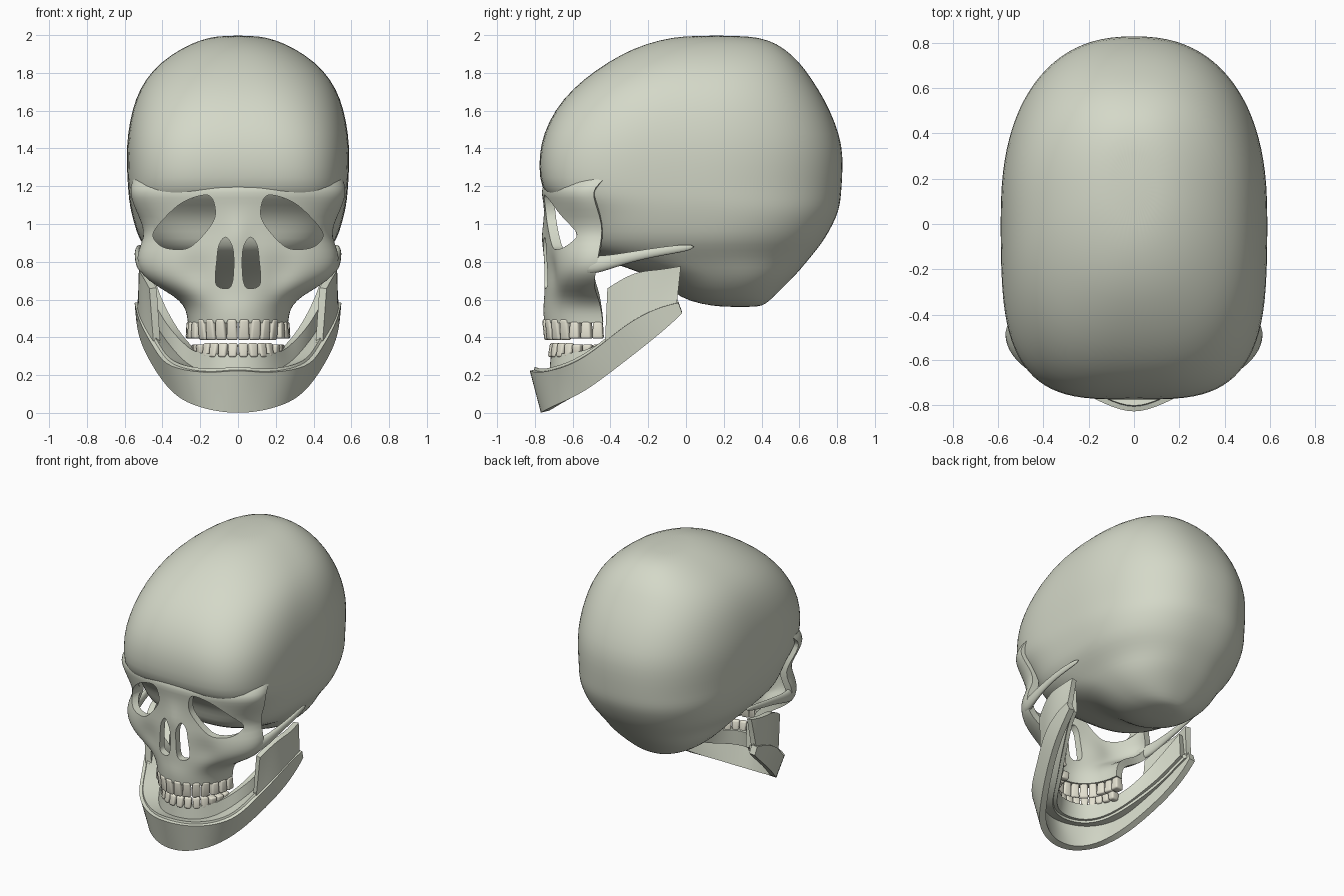
import bpy, bmesh, math
from mathutils import Vector, Matrix

if "Cube" in bpy.data.objects:
    bpy.data.objects.remove(bpy.data.objects["Cube"])

def material(name, color):
    m = bpy.data.materials.new(name)
    m.diffuse_color = color
    m.use_nodes = True
    m.node_tree.nodes["Principled BSDF"].inputs["Base Color"].default_value = m.diffuse_color
    return m

BONE = material("bone", (0.66, 0.69, 0.58, 1))
ENAMEL = material("enamel", (0.78, 0.76, 0.64, 1))

def make(name, verts, faces, mat=BONE):
    me = bpy.data.meshes.new(name)
    me.from_pydata([tuple(v) for v in verts], [], faces)
    ob = bpy.data.objects.new(name, me)
    bpy.context.collection.objects.link(ob)
    me.materials.append(mat)
    return ob

def grid_faces(rows, cols, wrap=False):
    n = cols if wrap else cols - 1
    return [(i*cols + j, i*cols + (j+1) % cols, (i+1)*cols + (j+1) % cols, (i+1)*cols + j)
            for i in range(rows-1) for j in range(n)]

def subsurf(ob, levels):
    m = ob.modifiers.new("smooth", 'SUBSURF')
    m.levels = m.render_levels = levels
    m.boundary_smooth = 'PRESERVE_CORNERS'

def solidify(ob, t, offset):
    m = ob.modifiers.new("thickness", 'SOLIDIFY')
    m.thickness, m.offset = t, offset

def finish(ob, angle=40):
    bpy.ops.object.select_all(action='DESELECT')
    bpy.context.view_layer.objects.active = ob
    ob.select_set(True)
    for m in list(ob.modifiers):
        bpy.ops.object.modifier_apply(modifier=m.name)
    bpy.ops.object.shade_smooth_by_angle(angle=math.radians(angle))

def spow(v, p):
    return math.copysign(abs(v)**p, v)

# cranium: horizontal rings (z, half width, front y, back y, front squareness)
rings = [(.56, .08, .20, .38, 2), (.575, .17, .08, .42, 2), (.61, .25, -.03, .46, 2), (.67, .33, -.10, .52, 2.2),
         (.74, .39, -.22, .59, 2.4), (.80, .43, -.42, .64, 2.8), (.86, .48, -.55, .69, 3.2),
         (.92, .525, -.575, .735, 3.4), (1.0, .55, -.595, .78, 3.6), (1.07, .568, -.64, .81, 3.6),
         (1.13, .578, -.715, .82, 3.6), (1.19, .583, -.768, .825, 3.6), (1.3, .59, -.78, .832, 3.5),
         (1.42, .59, -.772, .828, 3.3), (1.54, .575, -.73, .79, 3), (1.66, .545, -.655, .735, 2.7),
         (1.77, .49, -.54, .665, 2.5), (1.86, .405, -.41, .60, 2.3), (1.93, .30, -.28, .52, 2.2),
         (1.975, .20, -.14, .44, 2.1), (1.998, .10, .0, .32, 2)]
N = 48
verts = []
for z, w, yf, yb, nf in rings:
    c, r = (yf + yb)/2, (yb - yf)/2
    for j in range(N):
        a = 2*math.pi*j/N
        n = nf if math.sin(a) < 0 else 2.35
        verts.append((w*spow(math.cos(a), 2/n), c + r*spow(math.sin(a), 2/n), z))
faces = grid_faces(len(rings), N, True)
faces += [tuple(range(N))[::-1], tuple(range((len(rings)-1)*N, len(rings)*N))]
cranium = make("cranium", verts, faces)
subsurf(cranium, 1)
finish(cranium, 60)

# face shell: rows (z, half width, front y, depth to the rear edge)
rows = [(.475, .265, -.75, .31), (.52, .27, -.755, .31), (.57, .285, -.755, .30), (.62, .34, -.75, .28),
        (.67, .43, -.75, .26), (.73, .51, -.75, .27), (.79, .535, -.75, .28), (.86, .53, -.75, .29),
        (.93, .495, -.745, .30), (1.0, .505, -.745, .30), (1.08, .545, -.75, .28), (1.14, .565, -.76, .27),
        (1.19, .572, -.77, .28), (1.25, .55, -.72, .3)]
M = 33
verts = []
for z, w, yf, d in rows:
    for j in range(M):
        t = math.pi*(j/(M-1) - .5)
        x = w*math.sin(t)
        nose = .028*math.exp(-(x/.05)**2 - ((z-.94)/.07)**2)
        cheek = .03*math.exp(-((abs(x)-.22)/.09)**2 - ((z-.74)/.1)**2)
        verts.append((x, yf + d*(1 - max(math.cos(t), 0)) - nose + cheek, z))
face = make("face_bones", verts, grid_faces(len(rows), M))
subsurf(face, 1)
solidify(face, .05, -1)

def cutter(points, side):
    # smooth closed outline in x-z, extruded along y
    pts, n, k = [Vector(p) for p in points], len(points), 5
    loop = []
    for i in range(n):
        a, b, c, d = (pts[(i+o) % n] for o in (-1, 0, 1, 2))
        for s in range(k):
            t = s/k
            loop.append(.5*(2*b + (c-a)*t + (2*a-5*b+4*c-d)*t*t + (3*b-a-3*c+d)*t**3))
    m = len(loop)
    vs = [(side*p.x, y, p.y) for y in (-1, -.42) for p in loop]
    ob = make("opening_cutter", vs, grid_faces(2, m, True) + [tuple(range(m))[::-1], tuple(range(m, 2*m))])
    bm = bmesh.new()
    bm.from_mesh(ob.data)
    bmesh.ops.recalc_face_normals(bm, faces=bm.faces)
    bm.to_mesh(ob.data)
    bm.free()
    ob.hide_render = True
    return ob

# eye sockets and nose openings
orbit = [(.14, 1.14), (.12, 1.05), (.16, .97), (.25, .88), (.33, .865), (.41, .885), (.45, .945),
         (.39, 1.03), (.30, 1.11), (.20, 1.15)]
nostril = [(.022, .8), (.03, .88), (.065, .93), (.1, .89), (.113, .8), (.12, .7), (.1, .665), (.05, .66), (.028, .7)]
cutters = [cutter(o, s) for o in (orbit, nostril) for s in (-1, 1)]
for c in cutters:
    m = face.modifiers.new("opening", 'BOOLEAN')
    m.operation, m.solver, m.object = 'DIFFERENCE', 'EXACT', c
finish(face, 45)
for c in cutters:
    bpy.data.objects.remove(c)

# cheek arches
for s, label in ((-1, "left"), (1, "right")):
    path = [(.475, -.56, .78, .055), (.515, -.45, .785, .045), (.53, -.3, .825, .028),
            (.535, -.12, .858, .024), (.515, .05, .88, .018)]
    K, verts = 12, []
    for x, y, z, r in path:
        verts += [(s*(x + .6*r*math.cos(2*math.pi*k/K)), y, z + r*math.sin(2*math.pi*k/K)) for k in range(K)]
    fs = grid_faces(len(path), K, True) + [tuple(range(K))[::-1], tuple(range(4*K, 5*K))]
    arch = make("cheek_arch_" + label, verts, [f[::s] for f in fs])
    subsurf(arch, 2)
    finish(arch)

def band(name, lower, upper, thick, mirrored=True, side=1):
    if mirrored:
        flip = lambda ps: [(-x, y, z) for x, y, z in ps[:0:-1]] + ps
    else:
        flip = lambda ps: [(side*x, y, z) for x, y, z in ps]
    lo, up = flip(lower), flip(upper)
    mid = [tuple((Vector(a) + Vector(b))/2) for a, b in zip(lo, up)]
    ob = make(name, lo + mid + up, grid_faces(3, len(lo)))
    subsurf(ob, 2)
    solidify(ob, thick, 0)
    finish(ob)

# lower jaw: outer body, shelf, tooth ridge and upright branches
jaw_lo = [(0, -.75, .005), (.1, -.74, .01), (.23, -.68, .045), (.33, -.54, .11), (.42, -.38, .23),
          (.495, -.2, .37), (.515, -.08, .47), (.52, -.02, .53)]
jaw_up = [(0, -.82, .235), (.12, -.775, .215), (.25, -.71, .225), (.365, -.6, .26), (.42, -.47, .34),
          (.5, -.31, .48), (.52, -.15, .56), (.525, -.04, .585)]
ridge_lo = [(0, -.71, .2), (.12, -.68, .2), (.21, -.59, .21), (.28, -.46, .26), (.35, -.34, .34),
            (.41, -.22, .42), (.45, -.14, .5), (.47, -.06, .55)]
ridge_up = [(0, -.7, .31), (.11, -.67, .31), (.19, -.59, .31), (.25, -.46, .34), (.34, -.35, .44),
            (.41, -.25, .56), (.45, -.15, .66), (.47, -.07, .72)]
band("jaw_body", jaw_lo, jaw_up, .045)
band("jaw_shelf", jaw_up, ridge_lo, .03)
band("jaw_tooth_ridge", ridge_lo, ridge_up, .05)
for s, label in ((-1, "left"), (1, "right")):
    band("jaw_branch_" + label,
         [(.43, -.42, .38), (.49, -.3, .45), (.515, -.17, .53), (.515, -.05, .56)],
         [(.45, -.41, .66), (.50, -.27, .75), (.51, -.15, .755), (.49, -.03, .775)], .04, False, s)

# teeth set along half an ellipse
def teeth(name, count, a, b, yb, z0, z1, tip_low):
    arc = [Vector((a*math.sin(t), yb - b*math.cos(t), 0)) for t in
           (math.pi*(i/400 - .5) for i in range(401))]
    dist = [0]
    for p, q in zip(arc, arc[1:]):
        dist.append(dist[-1] + (q-p).length)
    w = dist[-1]/count
    bm = bmesh.new()
    for i in range(count):
        k = min(range(401), key=lambda n: abs(dist[n] - (i+.5)*w))
        d = arc[min(k+1, 400)] - arc[max(k-1, 0)]
        rot = Matrix.Rotation(math.atan2(d.y, d.x), 4, 'Z')
        molar = abs(i - (count-1)/2) > count*.27
        new = bmesh.ops.create_cube(bm, size=1)['verts']
        for v in new:
            tip = (v.co.z < 0) == tip_low
            sx = w*(.97 if tip else .8)
            sy = (.065 if molar else .03) if tip else .055
            h = (z1 - z0)*(.88 if molar else 1)
            z = (z0 if tip_low else z1) + (0 if tip else (h if tip_low else -h))
            if molar and tip:
                z += .008 if tip_low else -.008
            v.co = rot @ Vector((v.co.x*sx, v.co.y*sy, z)) + arc[k]
    me = bpy.data.meshes.new(name)
    bm.to_mesh(me)
    bm.free()
    me.materials.append(ENAMEL)
    ob = bpy.data.objects.new(name, me)
    bpy.context.collection.objects.link(ob)
    m = ob.modifiers.new("rounding", 'BEVEL')
    m.width, m.segments = .012, 3
    finish(ob, 60)

teeth("upper_teeth", 14, .245, .30, -.435, .385, .495, True)
teeth("lower_teeth", 14, .215, .265, -.44, .295, .37, False)
